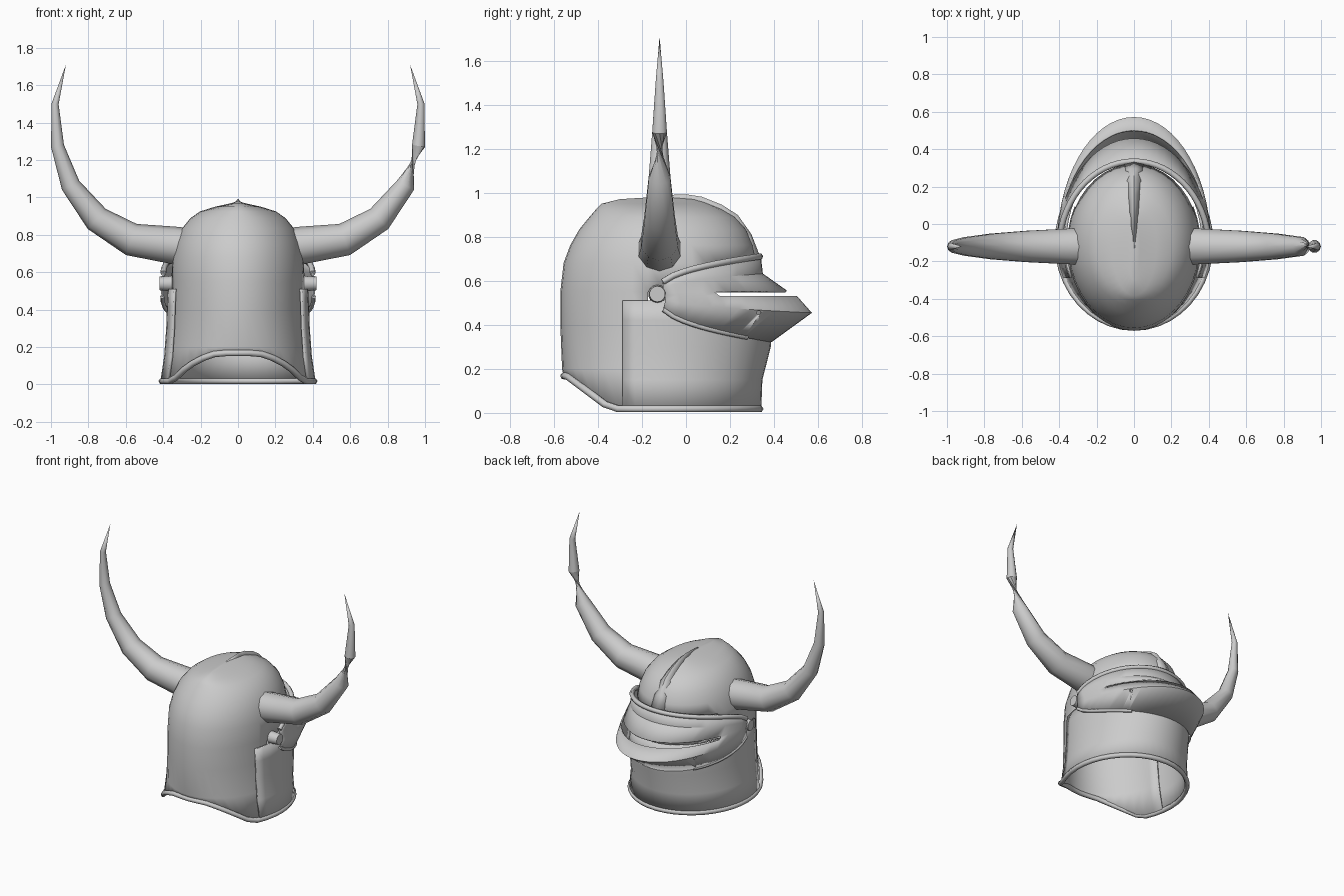
import bpy, bmesh, math
from mathutils import Vector

cube = bpy.data.objects.get("Cube")
if cube:
    bpy.data.objects.remove(cube, do_unlink=True)

steel = bpy.data.materials.new("plain_steel")
steel.use_nodes = True
steel.diffuse_color = (0.6, 0.6, 0.6, 1)
bsdf = next(n for n in steel.node_tree.nodes if n.type == 'BSDF_PRINCIPLED')
bsdf.inputs["Base Color"].default_value = (0.6, 0.6, 0.6, 1)
bsdf.inputs["Roughness"].default_value = 0.6


def finish(name, bm, angle=35):
    """Turn a bmesh into a shaded object."""
    bmesh.ops.recalc_face_normals(bm, faces=bm.faces)
    mesh = bpy.data.meshes.new(name)
    bm.to_mesh(mesh)
    bm.free()
    obj = bpy.data.objects.new(name, mesh)
    bpy.context.collection.objects.link(obj)
    mesh.materials.append(steel)
    bpy.ops.object.select_all(action='DESELECT')
    obj.select_set(True)
    bpy.context.view_layer.objects.active = obj
    bpy.ops.object.shade_smooth_by_angle(angle=math.radians(angle))
    return obj


def sheet(name, rows, closed=False, keep=None, tip=None, thick=0.0, angle=35):
    """Skin rows of points; keep(row, centre) decides which faces exist."""
    bm = bmesh.new()
    grid = [[bm.verts.new(p) for p in row] for row in rows]
    n = len(grid[0])
    for r in range(len(grid) - 1):
        for i in range(n if closed else n - 1):
            j = (i + 1) % n
            quad = [grid[r][i], grid[r][j], grid[r + 1][j], grid[r + 1][i]]
            centre = sum((v.co for v in quad), Vector()) / 4
            if keep is None or keep(r, centre):
                bm.faces.new(quad)
    if tip:
        end = bm.verts.new(tip)
        for i in range(n):
            bm.faces.new([grid[-1][i], grid[-1][(i + 1) % n], end])
    bmesh.ops.delete(bm, geom=[v for v in bm.verts if not v.link_faces], context='VERTS')
    obj = finish(name, bm, angle)
    if thick:
        mod = obj.modifiers.new("thickness", 'SOLIDIFY')
        mod.thickness = thick
        mod.offset = 0
    return obj


def tube(name, points, radius, cyclic=False):
    curve = bpy.data.curves.new(name, 'CURVE')
    curve.dimensions = '3D'
    curve.bevel_depth = radius
    curve.bevel_resolution = 1
    curve.use_fill_caps = True
    spline = curve.splines.new('POLY')
    spline.points.add(len(points) - 1)
    for sp, p in zip(spline.points, points):
        sp.co = (*p, 1)
    spline.use_cyclic_u = cyclic
    curve.materials.append(steel)
    obj = bpy.data.objects.new(name, curve)
    bpy.context.collection.objects.link(obj)


def oval(a, w, back, front, mid=-0.1):
    """Point on an egg-shaped ring; angle 0 is the face side."""
    c = math.cos(a)
    return w * math.sin(a), mid + c * ((front - mid) if c > 0 else (mid - back))


def notch(y):
    """Height of the bottom edge, raised at the nape."""
    return 0.018 + 0.15 * min(1, max(0, (-y - 0.34) / 0.2))


def span(limit, n):
    return [math.radians(-limit + 2 * limit * i / n) for i in range(n + 1)]


# Skull: stacked rings of height, half width, back and front
around = [2 * math.pi * i / 40 for i in range(40)]
skull_rings = [(0.0, 0.395, -0.55, 0.33), (0.2, 0.365, -0.557, 0.33), (0.4, 0.35, -0.565, 0.33),
               (0.55, 0.35, -0.565, 0.32), (0.68, 0.345, -0.55, 0.315), (0.76, 0.325, -0.52, 0.3),
               (0.83, 0.295, -0.48, 0.27), (0.885, 0.25, -0.435, 0.22), (0.92, 0.2, -0.405, 0.16),
               (0.945, 0.12, -0.38, 0.1), (0.965, 0.03, -0.3, 0.05)]
rows = []
for z, w, back, front in skull_rings:
    ring = [oval(a, w, back, front) for a in around]
    rows.append([(x, y, max(z, notch(y))) for x, y in ring])
sheet("skull", rows, True, lambda r, c: c.z > 0.68 or c.y < (-0.2 if c.z < 0.5 else 0.06),
      tip=(0, -0.1, 0.977), thick=0.012)

# Chin plate wrapping the lower face
chin_rings = [(0.018, 0.408, 0.335), (0.15, 0.388, 0.34), (0.3, 0.377, 0.378),
              (0.42, 0.373, 0.39), (0.51, 0.368, 0.385)]
sheet("chin_plate", [[(*oval(a, w, -0.56, f), z) for a in span(114, 30)] for z, w, f in chin_rings],
      thick=0.014)

# Rolled bottom edge
ring = [oval(a, 0.408, -0.555, 0.335) for a in around]
tube("bottom_rim", [(x, y, notch(y)) for x, y in ring], 0.017, True)

# Front comb strip, widening towards the brow
comb = [(-0.13, 0.972), (0, 0.977), (0.07, 0.966), (0.16, 0.93), (0.23, 0.885), (0.29, 0.8), (0.325, 0.71)]
rows = []
for i, (y, z) in enumerate(comb):
    half = 0.004 + 0.046 * i / (len(comb) - 1)
    rows.append([(-half, y - 0.006, z - 0.01), (0, y, z + 0.008), (half, y - 0.006, z - 0.01)])
sheet("comb_strip", rows, thick=0.016)

# Visor: fans of rows that meet at the side pivots
PIVOT_Y, PIVOT_Z = -0.13, 0.54


def visor_row(front, z, w=0.408, angles=span(87, 30)):
    out = []
    for a in angles:
        t = math.cos(a)
        out.append((w * math.sin(a), PIVOT_Y + (front - PIVOT_Y) * t, PIVOT_Z + (z - PIVOT_Z) * t ** 0.38))
    return out


brow, chin = (0.335, 0.71, 0.4), (0.385, 0.325, 0.405)
visor_rows = [brow, (0.345, 0.63, 0.405), (0.455, 0.552), (0.5, 0.528), (0.567, 0.455), chin]
visor = sheet("visor", [visor_row(*r) for r in visor_rows], False,
              lambda r, c: r != 2 or c.y < 0.12, thick=0.01, angle=30)
tube("visor_upper_rim", visor_row(*brow), 0.016)
side_angles = [math.radians(38 + 49 * i / 10) for i in range(11)]
for side, name in ((1, "left"), (-1, "right")):
    tube("visor_lower_rim_" + name, visor_row(*chin, [side * a for a in side_angles]), 0.012)

# Breath holes drilled through both cheeks of the visor
drill = bmesh.new()
for y, z in ((0.33, 0.455), (0.32, 0.41)):
    made = bmesh.ops.create_cone(drill, cap_ends=True, segments=8, radius1=0.009, radius2=0.009, depth=1.2)
    for v in made["verts"]:
        v.co = (v.co.z, y + v.co.x, z + v.co.y)
cutter = finish("hole_cutter", drill)
cutter.hide_render = True
cut = visor.modifiers.new("holes", 'BOOLEAN')
cut.operation = 'DIFFERENCE'
cut.object = cutter
bpy.context.view_layer.objects.active = visor
for mod in [m.name for m in visor.modifiers]:
    bpy.ops.object.modifier_apply(modifier=mod)
bpy.data.objects.remove(cutter, do_unlink=True)

# Pivot studs
for side, name in ((1, "left"), (-1, "right")):
    bm = bmesh.new()
    made = bmesh.ops.create_cone(bm, cap_ends=True, segments=14, radius1=0.042, radius2=0.036, depth=0.07)
    for v in made["verts"]:
        v.co = (side * (0.385 + v.co.z), PIVOT_Y + v.co.x, PIVOT_Z + v.co.y)
    finish("pivot_stud_" + name, bm)

# Horns: rings along a bent path; the left one is twisted near its tip
horn_path = [(0.27, 0.735, 0.102), (0.35, 0.745, 0.1), (0.57, 0.775, 0.088), (0.755, 0.885, 0.072),
             (0.895, 1.065, 0.052), (0.965, 1.275, 0.035), (0.978, 1.5, 0.019), (0.92, 1.71, 0)]
SIDES = 10
for side, name in ((1, "left"), (-1, "right")):
    rows = []
    for i, (x, z, r) in enumerate(horn_path[:-1]):
        before, after = horn_path[max(i - 1, 0)], horn_path[i + 1]
        dx, dz = Vector((after[0] - before[0], after[1] - before[1])).normalized()
        twist = math.pi if side > 0 and i >= 5 else 0
        ring = []
        for k in range(SIDES):
            a = 2 * math.pi * k / SIDES + twist
            across = r * math.cos(a)
            ring.append((side * (x - dz * across), -0.12 + r * math.sin(a), z + dx * across))
        rows.append(ring)
    tip_x, tip_z, _ = horn_path[-1]
    sheet("horn_" + name, rows, True, tip=(side * tip_x, -0.12, tip_z), angle=40)
